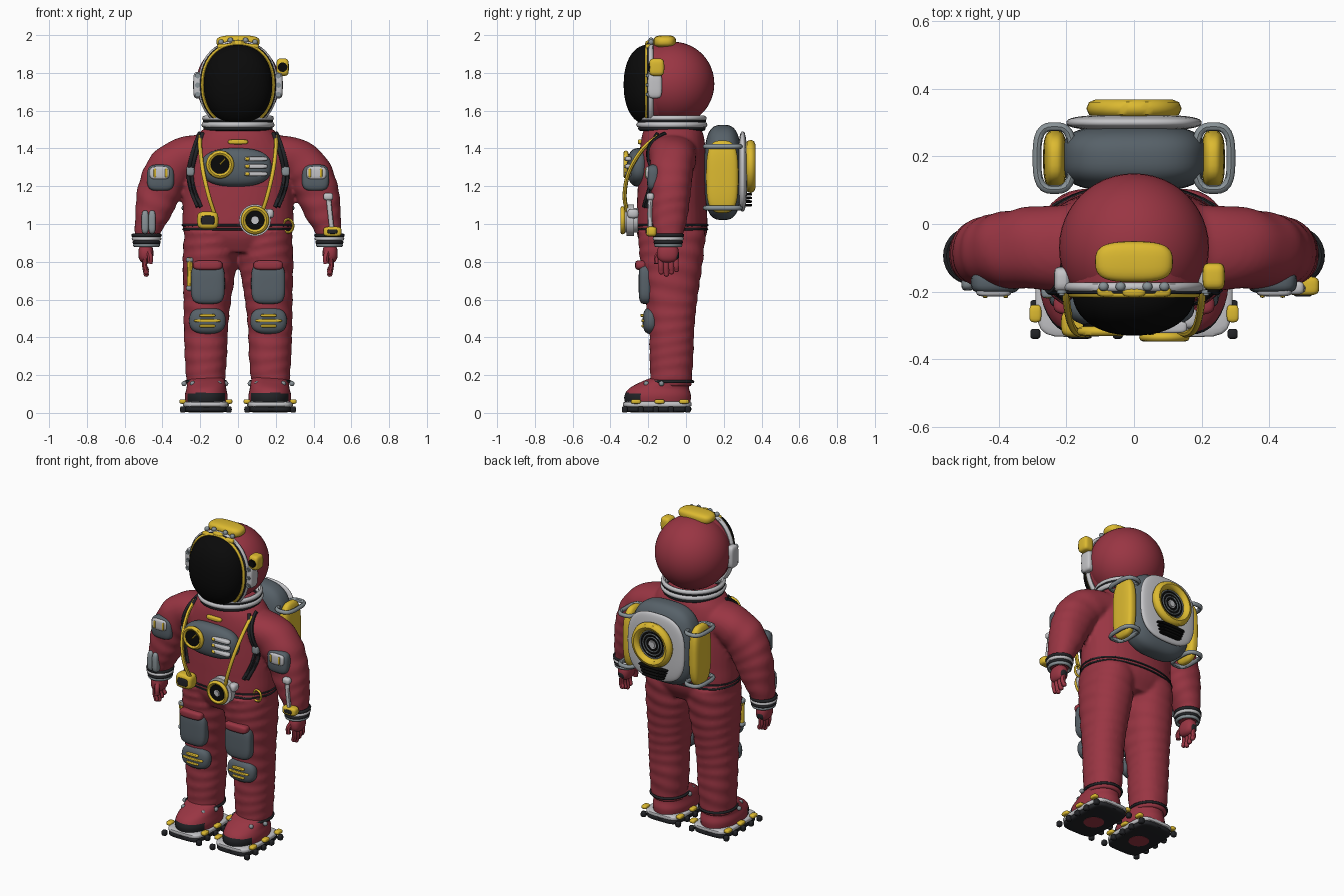
import bpy, bmesh
from math import sin, cos, pi, radians
from mathutils import Vector, Matrix
from mathutils.bvhtree import BVHTree

cube = bpy.data.objects.get("Cube")
if cube:
    bpy.data.objects.remove(cube, do_unlink=True)

def material(name, r, g, b):
    m = bpy.data.materials.new(name)
    m.use_nodes = True
    m.diffuse_color = (r, g, b, 1)
    m.node_tree.nodes["Principled BSDF"].inputs["Base Color"].default_value = (r, g, b, 1)
    return m

RED = material("suit red", .32, .036, .056)
YELLOW = material("trim yellow", .72, .49, .03)
GRAY = material("slate gray", .095, .12, .14)
PALE = material("pale gray", .55, .55, .57)
STEEL = material("steel gray", .25, .29, .31)
DARK = material("dark rubber", .016, .017, .02)
BLACK = material("visor black", .003, .003, .003)
parts = []

def add(name, bm, mat):
    bmesh.ops.recalc_face_normals(bm, faces=bm.faces)
    mesh = bpy.data.meshes.new(name)
    bm.to_mesh(mesh)
    bm.free()
    mesh.materials.append(mat)
    ob = bpy.data.objects.new(name, mesh)
    bpy.context.collection.objects.link(ob)
    parts.append(ob)
    return ob

def ball(name, loc, size, mat, p=2.0, cuts=7, tilt=0):
    """Rounded solid: p=2 is an ellipsoid, a higher p is boxier."""
    bm = bmesh.new()
    bmesh.ops.create_cube(bm, size=2)
    bmesh.ops.subdivide_edges(bm, edges=bm.edges[:], cuts=cuts, use_grid_fill=True)
    turn = Matrix.Rotation(tilt, 3, 'Y')
    for v in bm.verts:
        d = Vector([sin(c * pi / 4) for c in v.co])
        d /= sum(abs(c) ** p for c in d) ** (1 / p)
        v.co = turn @ Vector([a * b for a, b in zip(d, size)]) + Vector(loc)
    return add(name, bm, mat)

def disc(name, loc, r, depth, mat, axis='Y', bevel=.006):
    bm = bmesh.new()
    bmesh.ops.create_cone(bm, cap_ends=True, segments=32, radius1=r, radius2=r, depth=depth)
    rims = [e for e in bm.edges if any(len(f.verts) > 4 for f in e.link_faces)]
    bmesh.ops.bevel(bm, geom=rims, offset=min(bevel, depth * .4), segments=2, affect='EDGES')
    if axis == 'Y':
        bmesh.ops.rotate(bm, verts=bm.verts, matrix=Matrix.Rotation(pi / 2, 3, 'X'))
    bmesh.ops.translate(bm, verts=bm.verts, vec=loc)
    return add(name, bm, mat)

def smooth_path(pts, n=6):
    """Catmull-Rom resampling of a short list of stations."""
    pts = [Vector(p) for p in pts]
    ext = [2 * pts[0] - pts[1]] + pts + [2 * pts[-1] - pts[-2]]
    out = []
    for a, b, c, d in zip(ext, ext[1:], ext[2:], ext[3:]):
        for i in range(n):
            t = i / n
            out.append(.5 * (2 * b + (c - a) * t + (2 * a - 5 * b + 4 * c - d) * t ** 2
                             + (3 * b - a - 3 * c + d) * t ** 3))
    return out + [pts[-1]]

def tube(name, pts, r, mat, cyclic=False, smooth=True):
    pts = pts if cyclic or not smooth else smooth_path(pts)
    cu = bpy.data.curves.new(name, 'CURVE')
    cu.dimensions = '3D'
    cu.bevel_depth, cu.bevel_resolution, cu.use_fill_caps = r, 2, True
    sp = cu.splines.new('POLY')
    sp.points.add(len(pts) - 1)
    for q, p in zip(sp.points, pts):
        q.co = (*p, 1)
    sp.use_cyclic_u = cyclic
    tmp = bpy.data.objects.new(name + "_path", cu)
    bpy.context.collection.objects.link(tmp)
    mesh = bpy.data.meshes.new_from_object(tmp.evaluated_get(bpy.context.evaluated_depsgraph_get()))
    bpy.data.objects.remove(tmp)
    bm = bmesh.new()
    bm.from_mesh(mesh)
    bpy.data.meshes.remove(mesh)
    return add(name, bm, mat)

def ring(name, loc, a, b, r, mat, plane='XZ', p=2.0, n=44):
    pts = []
    for i in range(n):
        c, s = cos(2 * pi * i / n), sin(2 * pi * i / n)
        k = (abs(c) ** p + abs(s) ** p) ** (-1 / p)
        off = (a * c * k, 0, b * s * k) if plane == 'XZ' else (a * c * k, b * s * k, 0)
        pts.append(Vector(loc) + Vector(off))
    return tube(name, pts, r, mat, cyclic=True)

def loft(bm, stations, fold=0, p=2.2, n=36):
    """Oval sections (x, y, z, width, depth) swept along a path, with cloth folds."""
    st, rows = smooth_path(stations, 10), []
    for i, s in enumerate(st):
        c = s.to_3d() if len(s) == 3 else Vector(s[:3])
        d = (Vector(st[min(i + 1, len(st) - 1)][:3]) - Vector(st[max(i - 1, 0)][:3])).normalized()
        depth = Vector((0, 1, 0))
        side = depth.cross(d).normalized()
        row = []
        for j in range(n):
            t = 2 * pi * j / n
            k = (abs(cos(t)) ** p + abs(sin(t)) ** p) ** (-1 / p)
            k *= 1 + fold * sin(c.z * 85 + 2.2 * sin(t + c.z * 9))
            row.append(bm.verts.new(c + side * cos(t) * k * s[3] + depth * sin(t) * k * s[4]))
        rows.append(row)
    for a, b in zip(rows, rows[1:]):
        for j in range(n):
            bm.faces.new((a[j], a[j - 1], b[j - 1], b[j]))
    bm.faces.new(rows[0])
    bm.faces.new(rows[-1])

# Suit body: torso, arms and legs fused into one soft skin
bm = bmesh.new()
loft(bm, [(0, -.08, .85, .19, .14), (0, -.075, .95, .285, .185), (0, -.075, 1.1, .292, .185),
          (0, -.072, 1.25, .288, .18), (0, -.07, 1.38, .265, .175), (0, -.07, 1.46, .225, .165),
          (0, -.07, 1.51, .175, .15)])
for s in (1, -1):
    loft(bm, [(s * .12, -.07, 1.385, .09, .13), (s * .27, -.07, 1.355, .108, .125),
              (s * .36, -.075, 1.29, .122, .115), (s * .415, -.08, 1.18, .116, .106),
              (s * .445, -.085, 1.08, .1, .1), (s * .475, -.09, .98, .073, .085),
              (s * .485, -.095, .89, .057, .063)], .02)
    loft(bm, [(s * .142, -.075, .96, .142, .18), (s * .15, -.077, .8, .143, .166),
              (s * .163, -.078, .6, .126, .138), (s * .17, -.076, .45, .117, .12),
              (s * .17, -.077, .3, .112, .116), (s * .172, -.08, .14, .1, .108)], .022)
body = add("suit_body", bm, RED)
mod = body.modifiers.new("fuse", 'REMESH')
mod.mode, mod.voxel_size, mod.use_smooth_shade = 'VOXEL', .012, True
mod = body.modifiers.new("soften", 'SMOOTH')
mod.factor, mod.iterations = .5, 3
bpy.context.view_layer.update()
deps = bpy.context.evaluated_depsgraph_get()
skin = BVHTree.FromObject(body, deps)

def front(x, z, lift=0):
    """Point on the front of the suit, raised by lift."""
    hit = skin.ray_cast(Vector((x, -2, z)), Vector((0, 1, 0)))[0]
    return Vector((x, (hit.y if hit else -.1) - lift, z))

# Belt seams
for z in (.972, .994):
    rays = [Vector((cos(i * pi / 30), sin(i * pi / 30), 0)) for i in range(60)]
    tube("belt_seam", [skin.ray_cast(Vector((0, -.08, z)), d)[0] for d in rays], .006, DARK, True)

# Helmet with visor, rims, crown pad and lamp
ball("helmet", (0, -.07, 1.743), (.222, .22, .222), RED, cuts=15)
shell = disc("helmet_front", (0, 0, 0), 1, .06, RED, bevel=.01)
shell.scale, shell.location = (.195, 1, .218), (0, -.165, 1.738)
ball("visor", (0, -.195, 1.737), (.183, .135, .213), BLACK, 2.2, 15)
ring("visor_outer_rim", (0, -.187, 1.737), .197, .222, .014, PALE, p=2.2)
ring("visor_seam", (0, -.2, 1.737), .194, .219, .008, DARK, p=2.2)
ring("visor_inner_rim", (0, -.208, 1.737), .186, .214, .01, YELLOW, p=2.2)
ball("crown_pad", (0, -.112, 1.965), (.115, .06, .034), YELLOW, 3)
for x in (-.075, 0, .075):
    ball("crown_front_pad", (x, -.2, 1.955 - x * x * 3), (.035, .016, .016), YELLOW, 3, 4)
for x in (-.09, -.04, .04, .09):
    ball("crown_bolt", (x, -.185, 1.975 - x * x * 1.5), (.015, .014, .015), STEEL, cuts=3)
for s in (1, -1):
    ball("helmet_ear", (s * .212, -.165, 1.735), (.025, .038, .07), PALE, 4)
    for z in (1.685, 1.735, 1.785):
        disc("ear_bolt", (s * .214, -.2, z), .014, .022, STEEL)
ball("helmet_lamp", (.236, -.155, 1.83), (.033, .04, .046), YELLOW, 4)
disc("lamp_lens", (.236, -.192, 1.83), .025, .02, BLACK)
for z, r, t, m in ((1.505, .172, .012, DARK), (1.525, .178, .016, PALE), (1.545, .18, .007, DARK),
                   (1.56, .176, .014, PALE)):
    ring("neck_ring", (0, -.075, z), r, r * .97, t, m, 'XY')

# Chest console with dial and three bars
ball("chest_console", (-.01, -.25, 1.3), (.188, .062, .102), GRAY, 2.5, 11)
ring("dial_rim", (-.095, -.318, 1.315), .06, .06, .014, YELLOW)
disc("dial_face", (-.095, -.305, 1.315), .056, .04, BLACK)
tube("dial_hand", [(-.095, -.328, 1.315), (-.068, -.328, 1.345)], .004, YELLOW)
for z in (1.265, 1.305, 1.345):
    ball("console_bar", (.095, -.305, z), (.062, .018, .012), PALE, 4, 5)
    ball("console_bar_trim", (.05, -.315, z), (.012, .014, .009), YELLOW, 3, 3)
ball("chest_tab", front(0, 1.435), (.052, .016, .013), YELLOW, 4, 5)

# Harness straps and hoses
for s in (1, -1):
    spots = smooth_path([(s * .195, 1.48, 0), (s * .225, 1.4, 0), (s * .252, 1.28, 0),
                         (s * .243, 1.19, 0), (s * .205, 1.09, 0)])
    for w in (-.009, .009):
        tube("harness_strap", [front(q.x + w, q.y, .003) for q in spots], .011, DARK, smooth=False)
    ball("strap_buckle", front(s * .252, 1.28, .008), (.021, .016, .026), STEEL, 4, 4)
    tube("chest_hose", [front(s * .2, 1.465), front(s * .2, 1.4, .03), (s * .185, -.3, 1.28),
                        (s * .155, -.325, 1.15), (s * .12, -.305, 1.04)], .011, YELLOW)

# Waist buckle, gauge and hook
ball("waist_buckle", (-.16, -.295, 1.02), (.056, .04, .046), YELLOW, 4)
ball("buckle_window", (-.16, -.331, 1.02), (.035, .009, .024), DARK, 5, 5)
disc("gauge_case", (.09, -.295, 1.02), .084, .08, PALE, bevel=.02)
ring("gauge_rim", (.09, -.335, 1.02), .062, .062, .013, YELLOW)
disc("gauge_face", (.09, -.33, 1.02), .055, .025, BLACK)
disc("gauge_hub", (.09, -.342, 1.02), .02, .012, PALE)
ball("gauge_valve", (.165, -.28, 1.055), (.025, .03, .025), PALE, 3, 5)
ring("belt_hook", front(.265, .99, .02), .027, .035, .007, YELLOW, n=20)

for s in (1, -1):
    # Shoulder patches
    at = front(s * .41, 1.245, -.012)
    ball("arm_patch", at, (.072, .034, .07), GRAY, 3.5)
    ball("arm_patch_plate", at + Vector((s * .005, -.025, .025)), (.052, .017, .034), PALE, 4, 5)
    for dx in (-.03, .03):
        ball("arm_patch_tab", at + Vector((dx, -.04, .025)), (.007, .006, .024), YELLOW, 4, 3)
    # Cuffs and gloves
    for z, r, m in ((.94, .071, DARK), (.922, .069, PALE), (.903, .065, DARK), (.888, .062, STEEL)):
        ring("cuff_ring", (s * .484, -.094, z), r, r * 1.05, .01, m, 'XY', n=28)
    ball("glove_palm", (s * .488, -.096, .845), (.04, .058, .052), RED, 2.5)
    ball("glove_grip", (s * .49, -.07, .835), (.028, .034, .03), DARK, 2.5, 5)
    for i in range(4):
        y = -.135 + i * .027
        tip = .735 + .012 * abs(i - 1)
        tube("finger", [(s * .49, y, .83), (s * .494, y + .002, .78), (s * .486, y + .004, tip)],
             .0145, RED)
        ball("finger_tip", (s * .486, y + .004, tip), (.0145, .0145, .0145), RED, cuts=3)
    tube("thumb", [(s * .475, -.135, .855), (s * .465, -.155, .825), (s * .466, -.155, .79)], .015, RED)
    # Knee and thigh pads
    ball("thigh_pad", front(s * .16, .685, -.012), (.09, .036, .108), GRAY, 4)
    ball("thigh_pad_flap", front(s * .16, .782, -.004), (.078, .032, .026), RED, 3.5)
    ball("knee_pad", front(s * .162, .488, -.01), (.097, .042, .07), GRAY, 2.6)
    for dz in (-.028, 0, .028):
        ball("knee_stripe", front(s * .162, .488 + dz, .026), (.07 - abs(dz), .012, .008), YELLOW, 4, 5)
    # Boots with dark toe caps
    bm = bmesh.new()
    loft(bm, [(s * .168, -.15, .045, .108, .172), (s * .168, -.15, .09, .113, .176),
              (s * .168, -.142, .13, .105, .158), (s * .17, -.11, .165, .1, .125),
              (s * .171, -.085, .185, .095, .1)])
    boot = add("boot", bm, RED)
    boot.data.materials.append(DARK)
    for f in boot.data.polygons:
        if f.center.y < -.235 and f.center.z < .105:
            f.material_index = 1
    ring("ankle_band", (s * .171, -.082, .165), .107, .118, .008, DARK, 'XY')
    for x, y in ((.1, -.21), (.24, -.21), (.285, -.13), (.065, -.13)):
        ball("boot_bolt", (s * x, y, .155), (.014, .014, .014), STEEL, cuts=3)
    # Soles with clamps and treads
    ball("sole_plate", (s * .17, -.152, .045), (.122, .182, .017), PALE, 5)
    ball("sole_tread", (s * .17, -.152, .02), (.118, .18, .018), DARK, 5)
    disc("sole_patch", (s * .17, -.16, .004), .06, .006, RED, 'Z', .001)
    for x in (.048, .292):
        for y in (-.265, -.14, -.01):
            ball("sole_clamp", (s * x, y, .06), (.018, .026, .012), YELLOW, 3.5, 4)
        for y in (-.325, -.24, -.16, -.08, .01):
            ball("tread_stud", (s * x, y, .018), (.015, .015, .017), DARK, 4, 3)

# Forearm gear and thigh canister
for x in (-.492, -.455):
    ball("forearm_pad", front(x, 1.01, -.002), (.019, .026, .062), STEEL, 3.5, 6)
tube("forearm_pipe", [front(.478, 1.15, .012), front(.486, 1.07, .016), front(.497, .97, .02)], .013, PALE)
ball("forearm_pipe_cap", front(.478, 1.145, .014), (.026, .02, .02), PALE, 3, 5)
ball("forearm_box", front(.5, .96, .015), (.048, .028, .026), YELLOW, 4, 6)
ball("forearm_box_window", front(.5, .96, .041), (.026, .006, .012), DARK, 4, 4)
tube("thigh_canister", [(-.255, -.2, .65), (-.255, -.205, .82)], .015, YELLOW)
for z in (.66, .81):
    ball("canister_clip", (-.255, -.2, z), (.02, .02, .014), STEEL, 3, 4)

# Backpack with round vent, slots and side tanks
ball("backpack", (0, .195, 1.273), (.218, .1, .252), GRAY, 3, 13)
ball("backpack_plate", (0, .3, 1.278), (.2, .024, .212), PALE, 2.8, 11)
ring("vent_rim", (0, .342, 1.305), .115, .115, .026, YELLOW)
disc("vent_face", (0, .325, 1.305), .11, .03, BLACK)
for r in (.045, .065, .085):
    ring("vent_ring", (0, .341, 1.305), r, r, .004, STEEL)
disc("vent_hub", (0, .34, 1.305), .026, .015, PALE)
for i in range(4):
    ball("vent_slot", (0, .328, 1.157 - i * .019), (.1 - i * .008, .022, .007), BLACK, 4, 5)
for s in (1, -1):
    ball("side_tank", (s * .234, .192, 1.25), (.035, .085, .192), YELLOW, 3.2, 9)
    for z in (1.085, 1.41):
        ring("tank_handle", (s * .235, .195, z), .052, .093, .013, STEEL, 'XY', 3.2, 32)

# Smooth shading with sharp creases kept
bpy.ops.object.select_all(action='DESELECT')
for ob in parts:
    ob.select_set(True)
bpy.context.view_layer.objects.active = body
bpy.ops.object.shade_smooth_by_angle(angle=radians(45))
